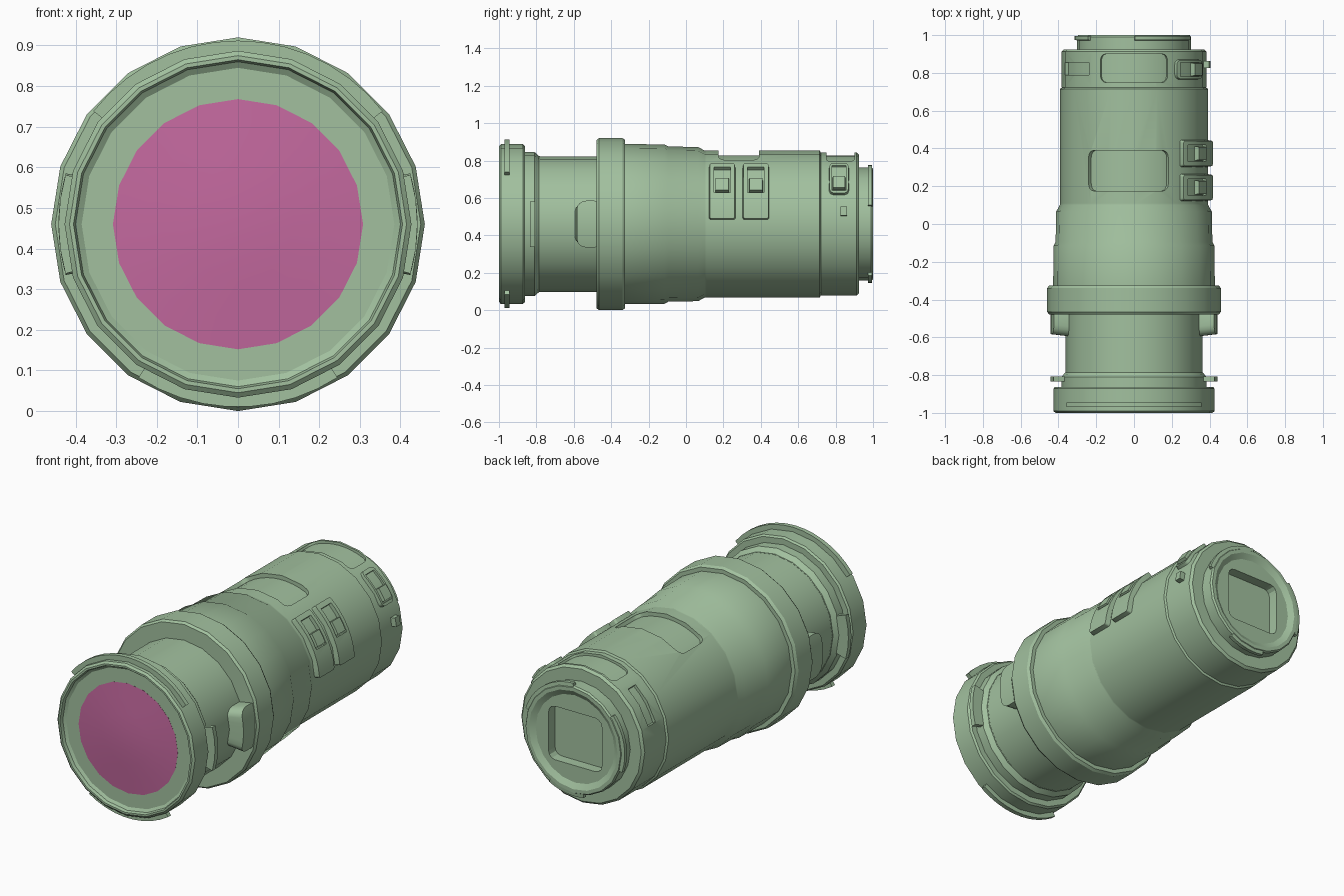
import bpy, bmesh, math
from math import sin, cos, radians, degrees, pi

cube = bpy.data.objects.get("Cube")
if cube:
    bpy.data.objects.remove(cube, do_unlink=True)

AXIS_Z = 0.46
SIDES = 20


def material(name, colour):
    m = bpy.data.materials.new(name)
    m.use_nodes = True
    m.diffuse_color = colour
    bsdf = next(n for n in m.node_tree.nodes if n.type == 'BSDF_PRINCIPLED')
    bsdf.inputs["Base Color"].default_value = colour
    bsdf.inputs["Roughness"].default_value = 0.6
    return m


GREEN = material("sage green", (0.36, 0.53, 0.345, 1))
PINK = material("glass pink", (0.55, 0.14, 0.345, 1))


def finish(name, bm, mat):
    bmesh.ops.recalc_face_normals(bm, faces=bm.faces)
    mesh = bpy.data.meshes.new(name)
    bm.to_mesh(mesh)
    bm.free()
    mesh.materials.append(mat)
    ob = bpy.data.objects.new(name, mesh)
    ob.location.z = AXIS_Z
    bpy.context.collection.objects.link(ob)
    return ob


def activate(ob):
    bpy.ops.object.select_all(action='DESELECT')
    ob.select_set(True)
    bpy.context.view_layer.objects.active = ob


def lathe(name, profile, mat=GREEN):
    """Turn (y, radius) points about the long axis and cap both ends."""
    bm = bmesh.new()
    rings = []
    for y, r in profile:
        angles = [2 * pi * i / SIDES for i in range(SIDES)]
        rings.append([bm.verts.new((r * cos(a), y, r * sin(a))) for a in angles])
    for p, q in zip(rings, rings[1:]):
        for i in range(SIDES):
            j = (i + 1) % SIDES
            bm.faces.new((p[i], p[j], q[j], q[i]))
    bm.faces.new(rings[0])
    bm.faces.new(rings[-1])
    return finish(name, bm, mat)


def outline(a0, a1, y0, y1, r, corner):
    """Columns (angle, low y, high y) of a rounded rectangle on a cylinder."""
    steps = 4 if corner else 0
    ends = [(corner * (1 - cos(k * pi / 8)), corner * (1 - sin(k * pi / 8)))
            for k in range(steps + 1)] if corner else [(0, 0)]
    cols = [(a0 + d / r, y0 + s, y1 - s) for d, s in ends]
    tail = [(a1 - d / r, y0 + s, y1 - s) for d, s in reversed(ends)]
    first, last = cols[-1][0], tail[0][0]
    n = max(2, int(degrees(a1 - a0) / 7))
    cols += [(first + (last - first) * i / n, y0, y1) for i in range(1, n)]
    return cols + tail


def arc_block(name, a0, a1, y0, y1, r0, r1, corner=0, inset=0):
    """Curved block hugging the barrel, angles in degrees from +x up."""
    a0, a1 = radians(a0), radians(a1)
    bm = bmesh.new()
    low = outline(a0, a1, y0, y1, r1, corner)
    k = inset / r1
    high = outline(a0 + k, a1 - k, y0 + inset, y1 - inset, r1, corner)
    n = max(2, int(degrees(a1 - a0) / 7))
    # Both layers need equal column counts
    if len(high) != len(low):
        high = [(a0 + k + (c[0] - a0) * (a1 - a0 - 2 * k) / (a1 - a0),
                 c[1] + inset, c[2] - inset) for c in low]
    cols = []
    for (a, p, q), (b, s, t) in zip(low, high):
        place = ((r0, a, p), (r0, a, q), (r1, b, t), (r1, b, s))
        cols.append([bm.verts.new((r * cos(g), y, r * sin(g))) for r, g, y in place])
    for c, d in zip(cols, cols[1:]):
        for i in range(4):
            j = (i + 1) % 4
            bm.faces.new((c[i], c[j], d[j], d[i]))
    bm.faces.new(cols[0])
    bm.faces.new(cols[-1])
    return finish(name, bm, GREEN)


def carve(target, cutter):
    mod = target.modifiers.new("cut", 'BOOLEAN')
    mod.operation = 'DIFFERENCE'
    mod.solver = 'EXACT'
    mod.object = cutter
    cutter.hide_render = True
    activate(target)
    bpy.ops.object.modifier_apply(modifier=mod.name)
    bpy.data.objects.remove(cutter, do_unlink=True)


# Front rim and glass
lathe("front_rim", [(-.972, .3), (-.972, .385), (-.982, .40), (-1, .405), (-1, .415),
                    (-.99, .427), (-.872, .427), (-.862, .418), (-.862, .36)])
lathe("front_glass", [(-.95, .30), (-.973, .308), (-.979, .23), (-.986, .14),
                      (-.991, .055)], PINK)

# Barrel sections
lathe("front_collar", [(-.87, .385), (-.81, .385), (-.785, .363), (-.78, .363)])
lathe("front_barrel", [(-.79, .362), (-.46, .362)])
lathe("focus_ring", [(-.478, .44), (-.478, .45), (-.465, .46), (-.34, .46),
                     (-.325, .45), (-.325, .42)])
lathe("zoom_ring", [(-.33, .428), (-.115, .426), (-.095, .415), (.065, .412),
                    (.10, .393), (.11, .393)])
barrel = lathe("main_barrel", [(.10, .393), (.715, .393), (.722, .38), (.73, .38)])
collar = lathe("rear_collar", [(.722, .383), (.912, .383), (.925, .37), (.925, .3)])
mount = lathe("rear_mount", [(.91, .302), (.99, .302), (1, .295), (1, .275),
                             (.982, .245), (.982, .2)])

# Shallow display windows and side pad
carve(barrel, arc_block("window_cutter", 62, 128, .175, .39, .368, .45, .04))
carve(collar, arc_block("rear_window_cutter", 62, 118, .75, .90, .366, .45, .035))
carve(collar, arc_block("side_pad_cutter", 129, 162, .79, .855, .364, .45))

# Rounded square opening in the mount
bm = bmesh.new()
bmesh.ops.create_cube(bm, size=1)
bmesh.ops.scale(bm, vec=(.33, .16, .30), verts=bm.verts)
bmesh.ops.translate(bm, vec=(0, 1, 0), verts=bm.verts)
edges = [e for e in bm.edges if abs(e.verts[0].co.y - e.verts[1].co.y) > .1]
bmesh.ops.bevel(bm, geom=edges, offset=.04, segments=3, profile=.5, affect='EDGES')
carve(mount, finish("opening_cutter", bm, GREEN))

# Bayonet lugs on the mount
for i, (a, b) in enumerate([(18, 90), (140, 200), (258, 300)]):
    arc_block(f"mount_lug_{i + 1}", a, b, .97, .998, .28, .316, 0, .004)

# Hood lugs on the front rim
arc_block("upper_hood_lug", 38, 142, -.97, -.945, .40, .452)
arc_block("lower_hood_lug", -123, -57, -.97, -.945, .40, .45)

# Collar lugs and grip tabs on both sides
for side, turn in (("left", 0), ("right", 180)):
    arc_block(side + "_collar_lug", turn - 16, turn + 16, -.835, -.808, .36, .442)
    arc_block(side + "_grip_tab", turn - 18, turn + 18, -.595, -.43, .34, .442, .05, .012)

# Sliding switches
for i, y in enumerate((.12, .30)):
    plate = arc_block(f"switch_plate_{i + 1}", 3, 52, y, y + .147, .37, .418, .012, .007)
    carve(plate, arc_block("pocket_cutter", 24, 47, y + .03, y + .118, .397, .46))
    arc_block(f"switch_knob_{i + 1}", 25, 36, y + .035, y + .112, .38, .424, 0, .004)

# Release button and index stud at the rear
pad = arc_block("release_plate", 24, 56, .763, .873, .36, .398, .025, .005)
carve(pad, arc_block("pad_cutter", 27, 52, .78, .856, .386, .45))
arc_block("release_button", 28, 39, .782, .854, .37, .412, 0, .004)
arc_block("index_stud", 6.5, 13.5, .825, .862, .36, .408)

# Soft shading with crisp edges
for ob in list(bpy.context.scene.objects):
    if ob.type == 'MESH':
        activate(ob)
        bpy.ops.object.shade_smooth_by_angle(angle=radians(30))
